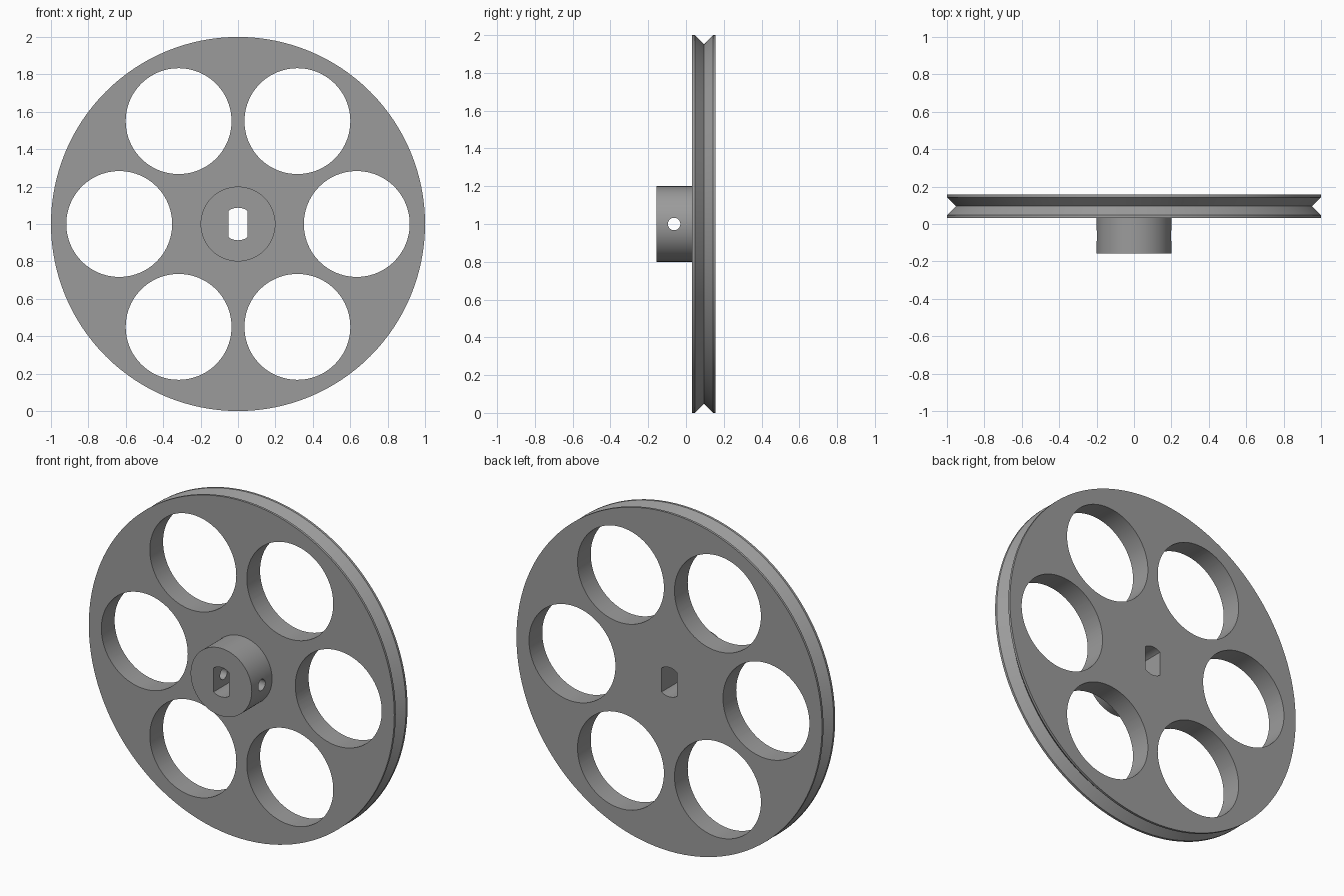
import bpy, bmesh
from math import pi, sin, cos, asin
from mathutils import Vector, Matrix

if "Cube" in bpy.data.objects:
    bpy.data.objects.remove(bpy.data.objects["Cube"])

CENTER = Vector((0, 0, 1))
SEG = 128


def make_object(name, bm):
    bmesh.ops.remove_doubles(bm, verts=bm.verts, dist=1e-5)
    bmesh.ops.recalc_face_normals(bm, faces=bm.faces)
    mesh = bpy.data.meshes.new(name)
    bm.to_mesh(mesh)
    bm.free()
    ob = bpy.data.objects.new(name, mesh)
    bpy.context.collection.objects.link(ob)
    return ob


def cylinder(name, radius, length, loc, axis, sides):
    bm = bmesh.new()
    rot = Matrix.Rotation(pi / 2, 4, axis)
    bmesh.ops.create_cone(bm, cap_ends=True, segments=sides, radius1=radius, radius2=radius,
                          depth=length, matrix=Matrix.Translation(loc) @ rot)
    return make_object(name, bm)


def cut(target, cutter):
    mod = target.modifiers.new("cut", 'BOOLEAN')
    mod.operation = 'DIFFERENCE'
    mod.solver = 'EXACT'
    mod.object = cutter
    bpy.context.view_layer.objects.active = target
    bpy.ops.object.modifier_apply(modifier=mod.name)
    bpy.data.objects.remove(cutter, do_unlink=True)


# Wheel with V groove and front hub: turned profile (radius, y)
profile = [(0, -0.157), (0.2, -0.157), (0.2, 0.033), (1, 0.033), (1, 0.047),
           (0.952, 0.095), (1, 0.143), (1, 0.157), (0, 0.157)]
bm = bmesh.new()
verts = [bm.verts.new((r, y, 1)) for r, y in profile]
edges = [bm.edges.new(pair) for pair in zip(verts, verts[1:])]
bmesh.ops.spin(bm, geom=verts + edges, cent=CENTER, axis=(0, 1, 0),
               angle=2 * pi, steps=SEG, use_merge=False)
wheel = make_object("pulley_wheel", bm)

# Dark grey surface
grey = bpy.data.materials.new("dark_grey")
grey.diffuse_color = (0.33, 0.33, 0.33, 1)
grey.use_nodes = True
grey.node_tree.nodes["Principled BSDF"].inputs["Base Color"].default_value = grey.diffuse_color
wheel.data.materials.append(grey)

# Six lightening holes
for i in range(6):
    a = i * pi / 3
    loc = CENTER + Vector((0.635 * cos(a), 0.1, 0.635 * sin(a)))
    cut(wheel, cylinder("hole_cutter", 0.283, 0.2, loc, 'X', 96))

# Shaft bore: round with two flat sides
R, HALF = 0.087, 0.05
limit = asin(HALF / R)
arc = [-limit + 2 * limit * i / 12 for i in range(13)]
outline = [(R * sin(t), R * cos(t)) for t in arc]
outline += [(-x, -z) for x, z in outline]
bm = bmesh.new()
face = bm.faces.new([bm.verts.new((x, -0.3, 1 + z)) for x, z in outline])
ext = bmesh.ops.extrude_face_region(bm, geom=[face], use_keep_orig=True)
bmesh.ops.translate(bm, vec=(0, 0.6, 0),
                    verts=[g for g in ext["geom"] if isinstance(g, bmesh.types.BMVert)])
cut(wheel, make_object("bore_cutter", bm))

# Set screw hole straight across the hub
cut(wheel, cylinder("screw_cutter", 0.033, 0.6, Vector((0, -0.063, 1)), 'Y', 32))

bpy.ops.object.select_all(action='DESELECT')
wheel.select_set(True)
bpy.context.view_layer.objects.active = wheel
bpy.ops.object.shade_smooth_by_angle(angle=pi / 6)
